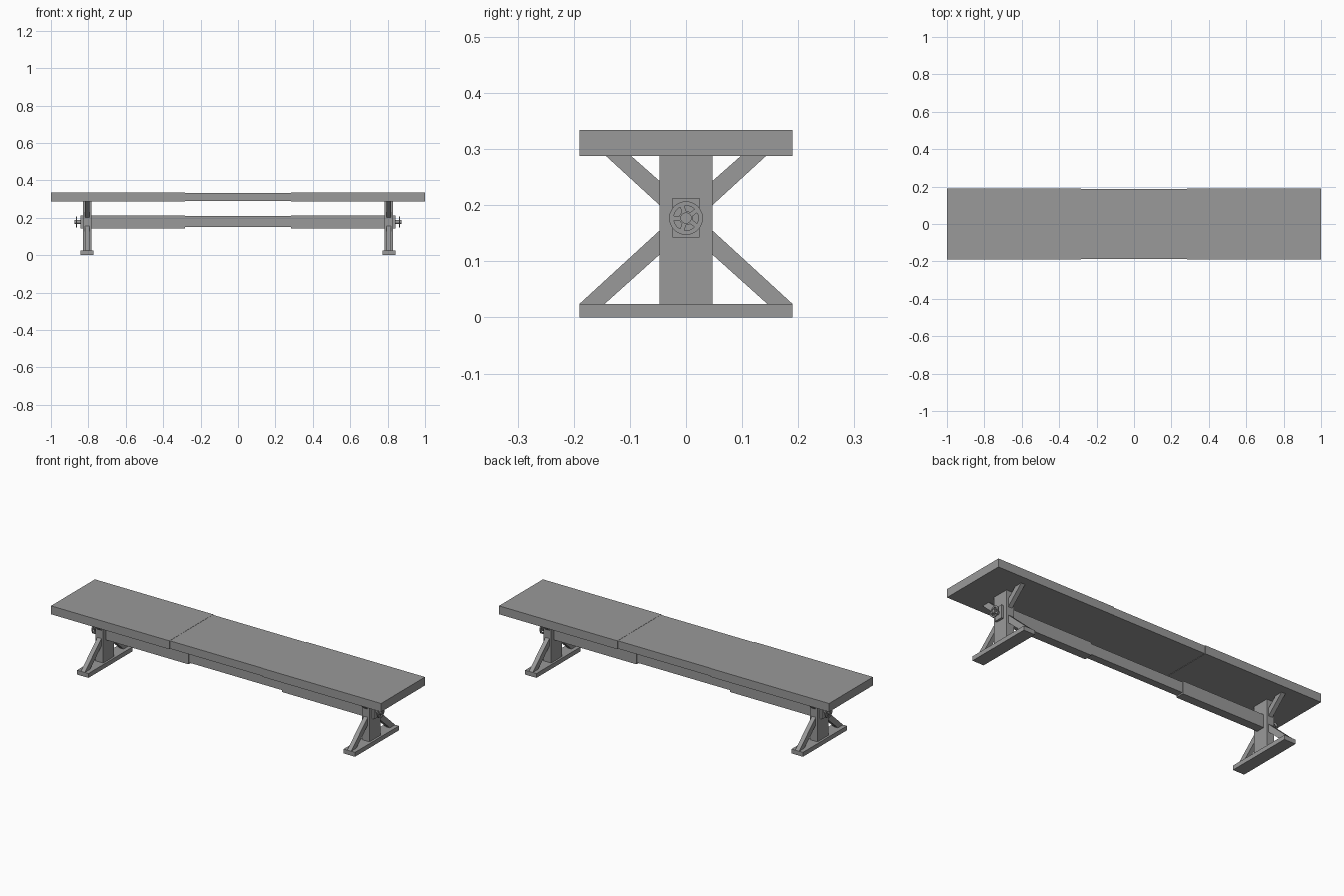
import bpy, bmesh
from math import radians, cos, sin
from mathutils import Matrix

cube = bpy.data.objects.get("Cube")
if cube:
    bpy.data.objects.remove(cube, do_unlink=True)

grey = bpy.data.materials.new("plain grey")
grey.use_nodes = True
grey.diffuse_color = (0.32, 0.32, 0.32, 1)
grey.node_tree.nodes["Principled BSDF"].inputs["Base Color"].default_value = (0.32, 0.32, 0.32, 1)


def finish(name, bm):
    bmesh.ops.recalc_face_normals(bm, faces=bm.faces)
    mesh = bpy.data.meshes.new(name)
    bm.to_mesh(mesh)
    bm.free()
    mesh.materials.append(grey)
    obj = bpy.data.objects.new(name, mesh)
    bpy.context.collection.objects.link(obj)
    return obj


def box(name, x, y, z):
    """Box from (low, high) ranges."""
    bm = bmesh.new()
    bmesh.ops.create_cube(bm, size=1)
    for v in bm.verts:
        v.co = [r[0] if c < 0 else r[1] for c, r in zip(v.co, (x, y, z))]
    return finish(name, bm)


def prism(name, profile, x0, x1):
    """Extrude a (y, z) profile along x."""
    bm = bmesh.new()
    face = bm.faces.new([bm.verts.new((x0, y, z)) for y, z in profile])
    new = bmesh.ops.extrude_face_region(bm, geom=[face])["geom"]
    bmesh.ops.translate(bm, vec=(x1 - x0, 0, 0),
                        verts=[g for g in new if isinstance(g, bmesh.types.BMVert)])
    return finish(name, bm)


def ring(name, r_in, r_out, x0, x1, zc, sides=24):
    """Flat ring around the x axis."""
    bm = bmesh.new()
    section = [(r_in, x0), (r_out, x0), (r_out, x1), (r_in, x1)]
    loops = []
    for i in range(sides):
        a = radians(360 * i / sides)
        loops.append([bm.verts.new((x, r * cos(a), zc + r * sin(a))) for r, x in section])
    for i in range(sides):
        a, b = loops[i], loops[(i + 1) % sides]
        for j in range(4):
            k = (j + 1) % 4
            bm.faces.new((a[j], a[k], b[k], b[j]))
    return finish(name, bm)


def rod(name, r, x0, x1, zc, sides=24):
    """Solid cylinder along x."""
    pts = [(r * cos(radians(360 * i / sides)), zc + r * sin(radians(360 * i / sides)))
           for i in range(sides)]
    return prism(name, pts, x0, x1)


AXLE = 0.177
SEAM = 0.283

# Seat: slimmer middle sleeve between two outer panels
box("seat_middle", (-SEAM, SEAM), (-0.186, 0.186), (0.29, 0.333))
# Stretcher: slimmer middle bar
box("stretcher_middle", (-SEAM, SEAM), (-0.02, 0.02), (0.15, 0.208))

for side, s in (("left", 1), ("right", -1)):
    def span(a, b):
        return (a, b) if s > 0 else (-b, -a)

    box(f"seat_{side}", span(SEAM, 1.0), (-0.19, 0.19), (0.288, 0.334))
    box(f"stretcher_{side}", span(SEAM, 0.842), (-0.024, 0.024), (0.142, 0.213))

    # Trestle leg
    box(f"foot_{side}", span(0.773, 0.842), (-0.19, 0.19), (0, 0.024))
    box(f"post_{side}", span(0.784, 0.83), (-0.047, 0.047), (0.024, 0.288))
    for end, e in (("back", 1), ("front", -1)):
        lower = [(0.19, 0.024), (0.145, 0.024), (0.047, 0.112), (0.047, 0.155)]
        upper = [(0.143, 0.288), (0.098, 0.288), (0.047, 0.243), (0.047, 0.2)]
        for level, shape in (("lower", lower), ("upper", upper)):
            prism(f"{level}_brace_{end}_{side}", [(e * y, z) for y, z in shape],
                  *span(0.795, 0.819))

    # Tightening wheel: shaft, hub, rim and five spokes
    rod(f"wheel_shaft_{side}", 0.01, *span(0.842, 0.873), AXLE)
    ring(f"wheel_rim_{side}", 0.022, 0.03, *span(0.861, 0.867), AXLE)
    ring(f"wheel_hub_{side}", 0.009, 0.0125, *span(0.861, 0.867), AXLE)
    for i in range(5):
        bm = bmesh.new()
        turn = Matrix.Rotation(radians(36 + 72 * i), 4, "X")
        place = Matrix.Translation((s * 0.864, 0, AXLE)) @ turn
        size = Matrix.Diagonal((0.005, 0.013, 0.008, 1))
        bmesh.ops.create_cube(bm, size=1,
                              matrix=place @ Matrix.Translation((0, 0.0175, 0)) @ size)
        finish(f"wheel_spoke_{i + 1}_{side}", bm)
